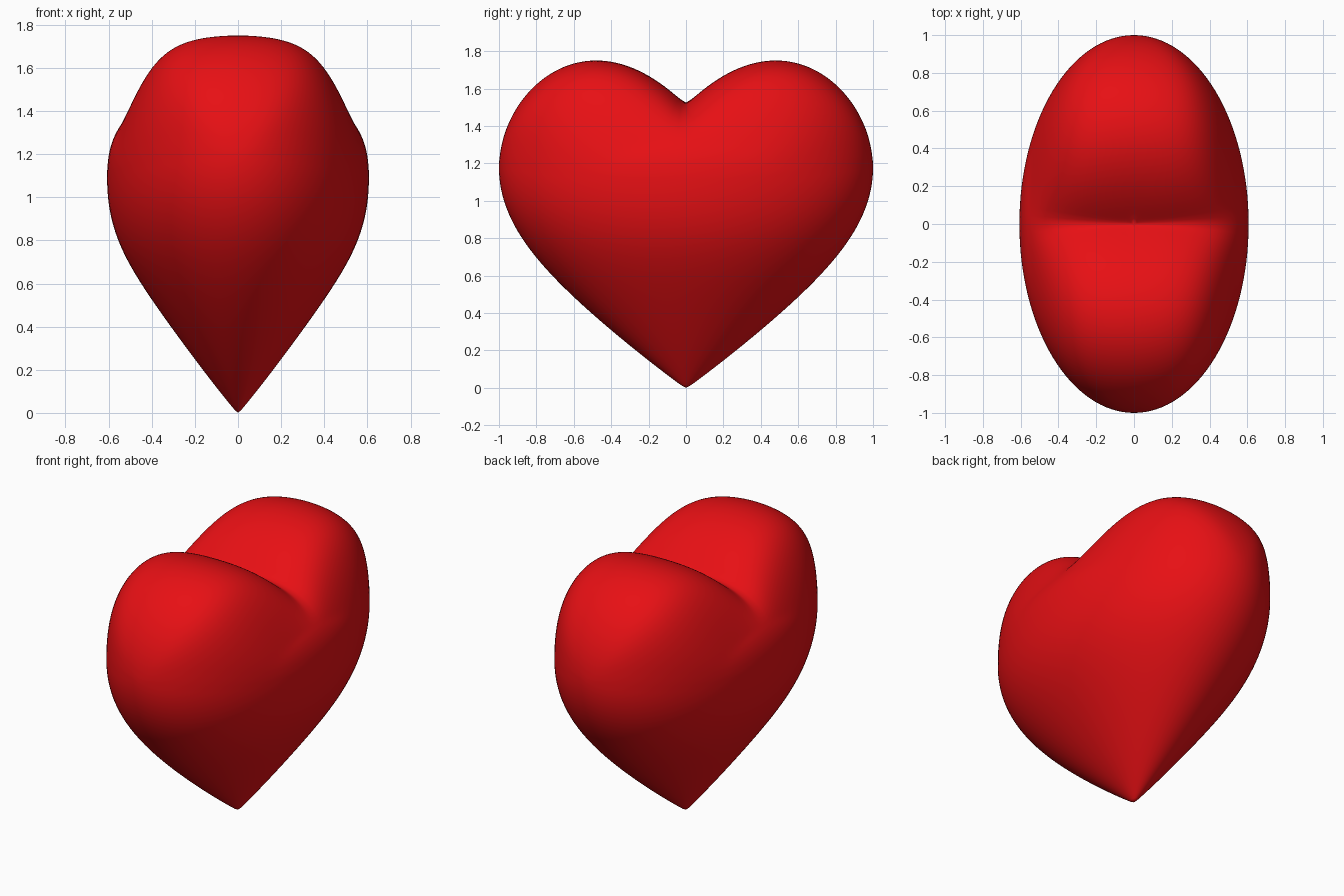
import bpy, bmesh, math

if "Cube" in bpy.data.objects:
    bpy.data.objects.remove(bpy.data.objects["Cube"])

HALF = 0.7625   # half height at the centre line
THICK = 0.607   # half thickness along x
N_PHI, N_TH = 128, 56


def soft(v, e):
    # absolute value with a slightly rounded crease
    return math.sqrt(v * v + e * e) - e


def lobe_profile(y):
    # upper outline of the side view
    w = soft(y, 0.015)
    return HALF * (1 + math.sqrt(max(0, 1 - y * y))) + w * (0.979 - 0.683 * w + 0.113 * w * w)


def bottom(rho, u):
    # pointed lower bowl
    w = soft(rho, 0.008)
    z = HALF * (1 - math.sqrt(max(0, 1 - rho * rho))) + w * (0.725 - 0.22 * w - 0.09 * w * w)
    return z - 0.09 * u * u * rho * rho


def crown(r, rim):
    return rim + (2 * HALF - rim) * max(0, 1 - r ** 2.5) ** 0.4


def top(rho, u, y):
    # domed base plus two lobes fading towards the faces
    rim = bottom(1, u / rho if rho > 1e-6 else 0)
    s = min(1, abs(u) / math.sqrt(max(1e-9, 1 - y * y)))
    lobe = lobe_profile(y) - crown(abs(y), bottom(1, 0))
    fade = max(0, 1 - (abs(u) * THICK / 0.55) ** 5) * math.sqrt(1 - s ** 8)
    return crown(rho, rim) + lobe * fade


bm = bmesh.new()
tip = bm.verts.new((0, 0, 0))
dip = bm.verts.new((0, 0, 2 * HALF))

# rings from the tip, over the rim, to the dip
rings = []
for i in range(1, 2 * N_TH):
    th = math.pi * i / (2 * N_TH)
    rho = 1.0 if i == N_TH else math.sin(th)
    ring = []
    for j in range(N_PHI):
        a = 2 * math.pi * j / N_PHI
        u, y = rho * math.cos(a), rho * math.sin(a)
        z = bottom(rho, u) if i <= N_TH else top(rho, u, y)
        ring.append(bm.verts.new((u * THICK, y, z)))
    rings.append(ring)

for j in range(N_PHI):
    k = (j + 1) % N_PHI
    bm.faces.new((tip, rings[0][k], rings[0][j]))
    bm.faces.new((dip, rings[-1][j], rings[-1][k]))
    for lo, hi in zip(rings, rings[1:]):
        bm.faces.new((lo[j], lo[k], hi[k], hi[j]))

# light smoothing of the upper surface
upper = [v for ring in rings[N_TH + 2:] for v in ring]
for _ in range(2):
    bmesh.ops.smooth_vert(bm, verts=upper, factor=0.4,
                          use_axis_x=True, use_axis_y=True, use_axis_z=True)
bmesh.ops.recalc_face_normals(bm, faces=bm.faces)
for f in bm.faces:
    f.smooth = True

mesh = bpy.data.meshes.new("heart")
bm.to_mesh(mesh)
bm.free()
heart = bpy.data.objects.new("heart", mesh)
bpy.context.collection.objects.link(heart)

red = bpy.data.materials.new("red")
red.diffuse_color = (0.8, 0.005, 0.007, 1)
red.use_nodes = True
red.node_tree.nodes["Principled BSDF"].inputs["Base Color"].default_value = red.diffuse_color
mesh.materials.append(red)
